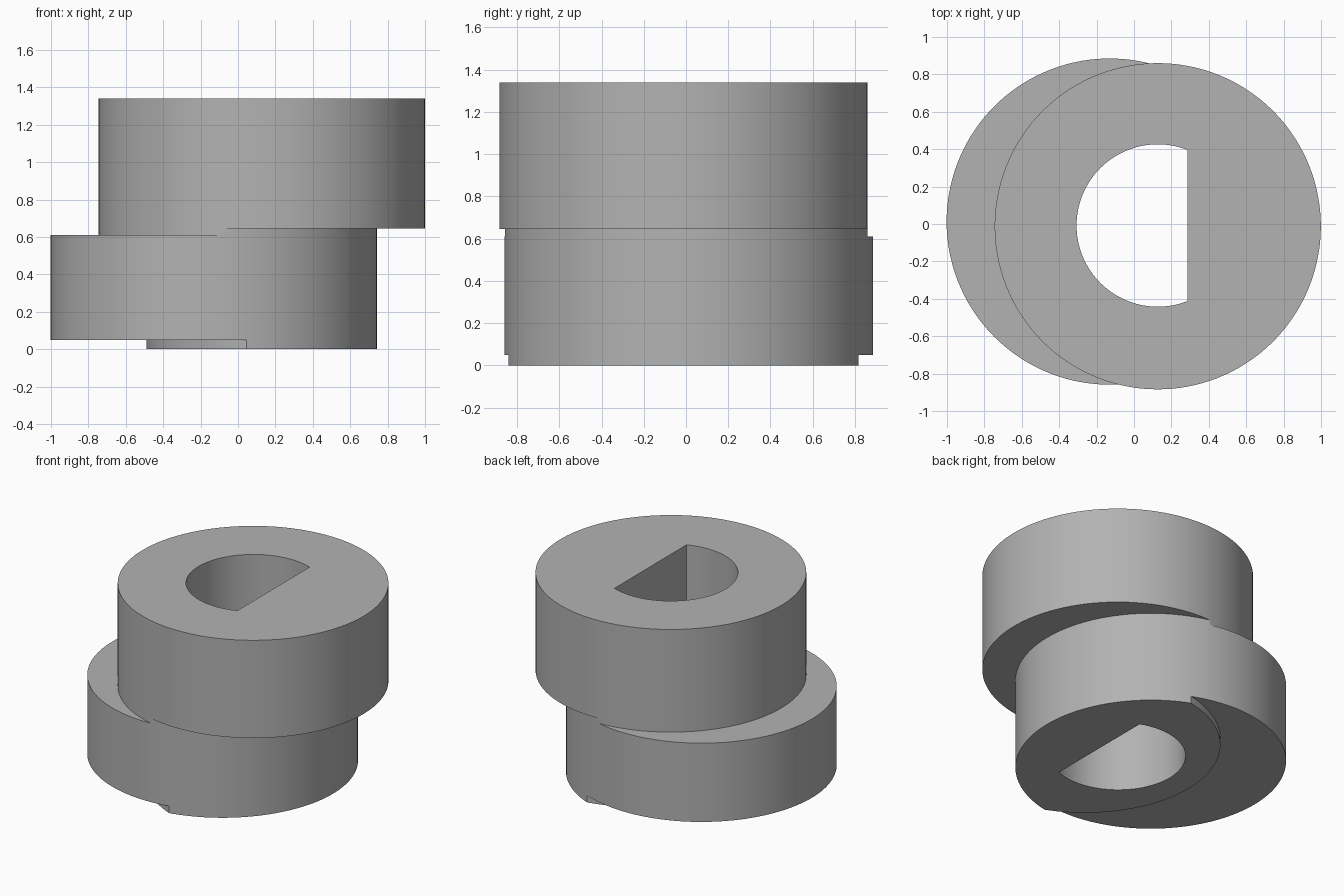
import bpy
import math

RADIUS = 0.872
LOWER = (-0.13, 0.013)   # axis of the lower eccentric
UPPER = (0.127, -0.012)  # axis of the upper eccentric
FOOT = (0.382, -0.036)   # axis of the arc that trims the foot

cube = bpy.data.objects.get("Cube")
if cube:
    bpy.data.objects.remove(cube, do_unlink=True)

steel = bpy.data.materials.new("grey_metal")
steel.use_nodes = True
GREY = (0.45, 0.45, 0.45, 1)
steel.diffuse_color = GREY
steel.node_tree.nodes["Principled BSDF"].inputs["Base Color"].default_value = GREY


def cylinder(name, axis, z0, z1, radius=RADIUS):
    bpy.ops.mesh.primitive_cylinder_add(
        vertices=144, radius=radius, depth=z1 - z0,
        location=(axis[0], axis[1], (z0 + z1) / 2))
    obj = bpy.context.object
    bpy.ops.object.transform_apply(location=True)
    obj.name = name
    obj.data.materials.append(steel)
    return obj


def combine(target, tool, operation):
    mod = target.modifiers.new(operation.lower(), 'BOOLEAN')
    mod.operation = operation
    mod.solver = 'EXACT'
    mod.object = tool
    bpy.context.view_layer.objects.active = target
    bpy.ops.object.modifier_apply(modifier=mod.name)
    bpy.data.objects.remove(tool, do_unlink=True)


def lens(name, axis_a, axis_b, z0, z1):
    part = cylinder(name, axis_a, z0, z1)
    combine(part, cylinder("trim", axis_b, z0 - 0.5, z1 + 0.5), 'INTERSECT')
    return part


# Two offset discs, joined by a thin neck, with a trimmed foot underneath
cam = cylinder("eccentric_collar", LOWER, 0.05, 0.61)
combine(cam, lens("neck", LOWER, UPPER, 0.61, 0.645), 'UNION')
combine(cam, cylinder("upper_disc", UPPER, 0.645, 1.34), 'UNION')
combine(cam, lens("foot", LOWER, FOOT, 0, 0.05), 'UNION')

# D-shaped shaft hole through everything
bore = cylinder("bore", (0.127, -0.008), -0.2, 1.6, 0.434)
bpy.ops.mesh.primitive_cube_add(size=2, location=(0.285 - 1, 0, 0.7))
flat = bpy.context.object
combine(bore, flat, 'INTERSECT')
combine(cam, bore, 'DIFFERENCE')

# Smooth walls with crisp rims
bpy.ops.object.select_all(action='DESELECT')
cam.select_set(True)
bpy.context.view_layer.objects.active = cam
bpy.ops.object.shade_smooth_by_angle(angle=math.radians(10))
